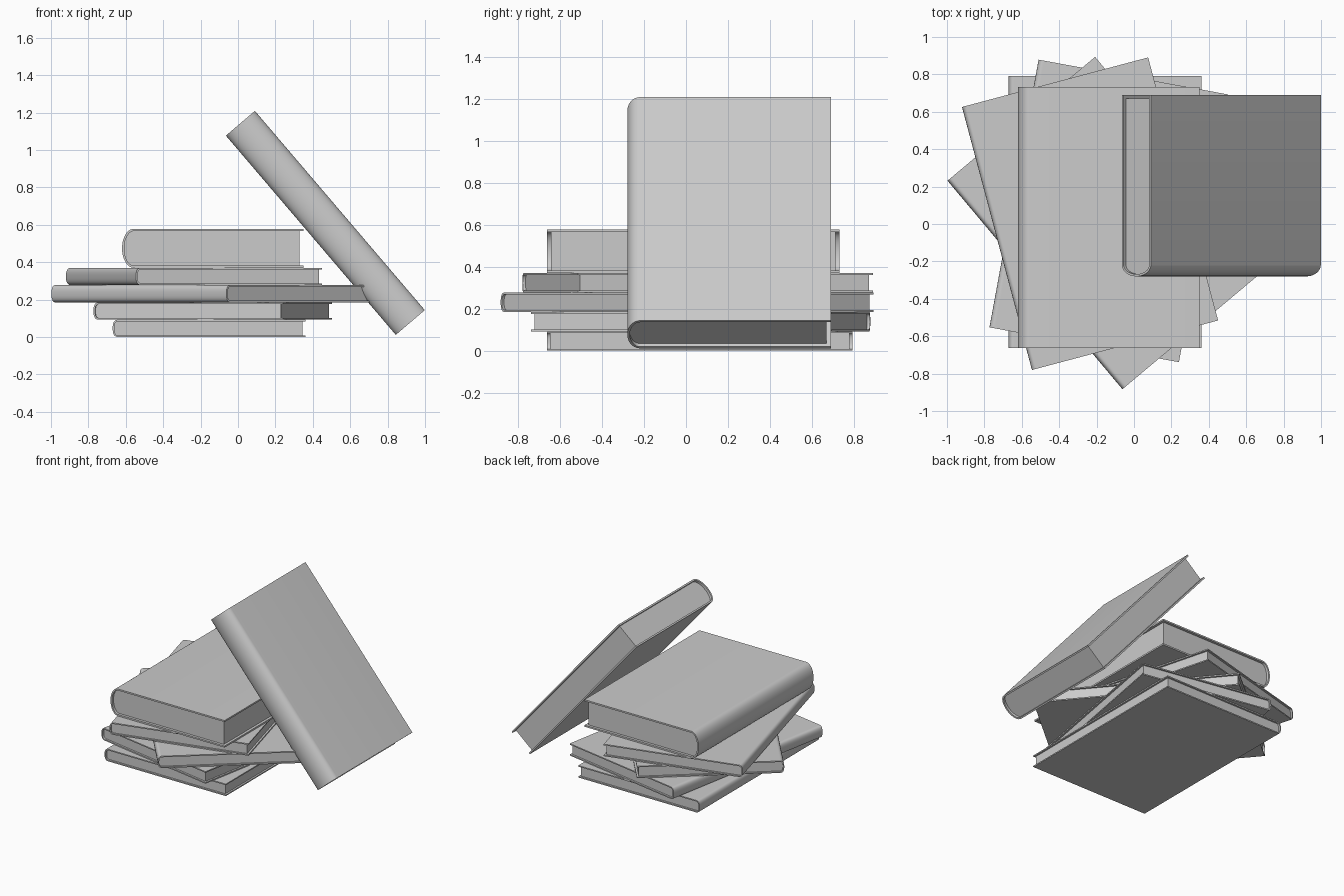
import bpy
import bmesh
import math
from mathutils import Matrix, Vector

cube = bpy.data.objects.get("Cube")
if cube:
    bpy.data.objects.remove(cube, do_unlink=True)

grey = bpy.data.materials.new("plain grey")
grey.use_nodes = True
grey.diffuse_color = (0.6, 0.6, 0.6, 1)
grey.node_tree.nodes["Principled BSDF"].inputs["Base Color"].default_value = (0.6, 0.6, 0.6, 1)


def spine_profile(back, fore, half, depth, power, steps=20):
    """Open outline: upper fore edge, round the spine, lower fore edge."""
    pts = [(fore, half)]
    for i in range(steps + 1):
        a = math.pi * i / steps
        c, s = math.cos(a), math.sin(a)
        z = math.copysign(abs(c) ** (2 / power), c) * half
        pts.append((back + depth - depth * s ** (2 / power) if 0 < i < steps else back + depth, z))
    return pts + [(fore, -half)]


def extrude_profile(name, pts, length, matrix):
    """Extrude an xz outline along y and place it."""
    bm = bmesh.new()
    face = bm.faces.new([bm.verts.new((x, -length / 2, z)) for x, z in pts])
    out = bmesh.ops.extrude_face_region(bm, geom=[face])
    moved = [g for g in out["geom"] if isinstance(g, bmesh.types.BMVert)]
    bmesh.ops.translate(bm, verts=moved, vec=(0, length, 0))
    bmesh.ops.recalc_face_normals(bm, faces=bm.faces)
    mesh = bpy.data.meshes.new(name)
    bm.to_mesh(mesh)
    bm.free()
    mesh.materials.append(grey)
    obj = bpy.data.objects.new(name, mesh)
    bpy.context.collection.objects.link(obj)
    obj.matrix_world = matrix
    bpy.ops.object.select_all(action="DESELECT")
    obj.select_set(True)
    bpy.context.view_layer.objects.active = obj
    bpy.ops.object.shade_smooth_by_angle(angle=math.radians(35))


def book(name, width, length, thick, matrix, depth, power, board, lip):
    """Wrapped cover with its spine at -x, and the page block inside."""
    w, h = width / 2, thick / 2
    outer = spine_profile(-w, w, h, depth, power)
    inner = spine_profile(-w + board, w, h - board, depth - board, power)
    extrude_profile(name + "_cover", outer + inner[::-1], length, matrix)
    pages = spine_profile(-w + board, w - lip, h - board, depth - board, power)
    extrude_profile(name + "_pages", pages, length - 2 * lip, matrix)


def lying(x, y, z, turn):
    return Matrix.Translation((x, y, z)) @ Matrix.Rotation(math.radians(turn), 4, "Z")


# Four thin books, each turned differently
thin = [("bottom_book", -0.155, 0.065, 0), ("second_book", -0.135, 0.07, -10.4),
        ("third_book", -0.135, 0.005, 40), ("fourth_book", -0.235, 0.055, 14.9)]
layer = 0.0925
for i, (name, x, y, turn) in enumerate(thin):
    book(name, 1.03, 1.455, layer, lying(x, y, layer * (i + 0.5), turn), 0.03, 2.6, 0.009, 0.014)

# Thick book on top of the stack
book("top_book", 0.97, 1.395, 0.208, lying(-0.135, 0.035, 0.474, 0), 0.062, 2, 0.012, 0.02)

# Thick book leaning on the stack, spine to the front
up = Vector((-0.91, 0, 1.067)).normalized()
side = Vector((0, 1, 0))
lean = Matrix((side, up, side.cross(up))).transposed().to_4x4()
book("leaning_book", 0.97, 1.4, 0.204, Matrix.Translation((0.467, 0.205, 0.61)) @ lean,
     0.062, 2, 0.012, 0.02)
